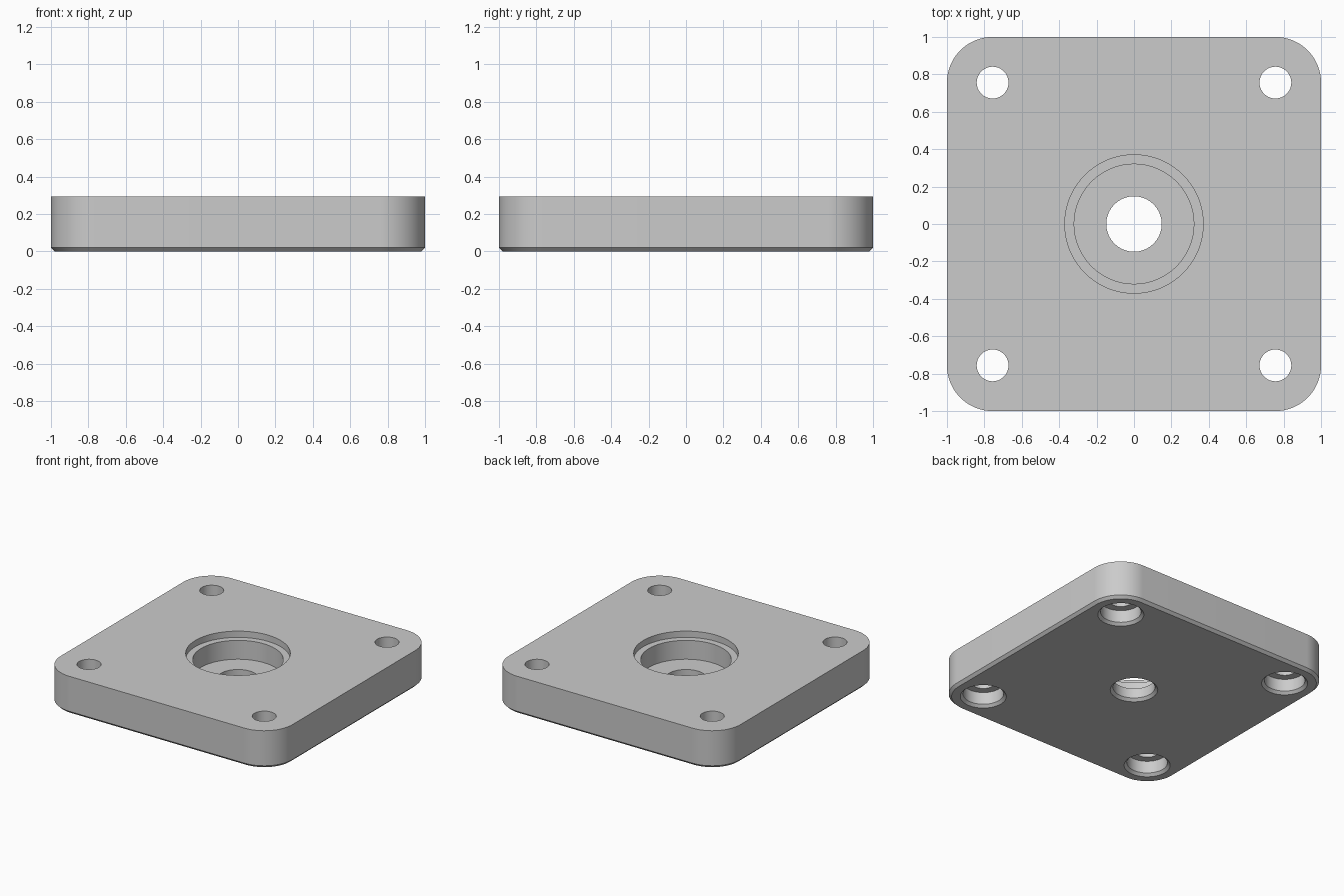
import bpy, bmesh, math

cube = bpy.data.objects.get("Cube")
if cube:
    bpy.data.objects.remove(cube, do_unlink=True)

HEIGHT = 0.293
CHAMFER = 0.02
CORNER = 0.244     # corner radius, concentric with the screw holes
HOLE = 0.756       # screw hole offset on both axes
OVER = 0.02        # how far cutters stick out of the plate


def rounded_square(half, radius, steps=24):
    points = []
    for quarter in range(4):
        start = quarter * math.pi / 2
        cx = (half - radius) * (1 if quarter in (0, 3) else -1)
        cy = (half - radius) * (1 if quarter < 2 else -1)
        for i in range(steps + 1):
            a = start + i / steps * math.pi / 2
            points.append((cx + radius * math.cos(a), cy + radius * math.sin(a)))
    return points


def circle(x, y, radius, sides=72):
    return [(x + radius * math.cos(2 * math.pi * i / sides),
             y + radius * math.sin(2 * math.pi * i / sides)) for i in range(sides)]


def add_stack(bm, sections):
    """Closed solid through a stack of (outline, z) sections."""
    rings = [[bm.verts.new((x, y, z)) for x, y in outline] for outline, z in sections]
    for low, high in zip(rings, rings[1:]):
        for i in range(len(low)):
            j = (i + 1) % len(low)
            bm.faces.new((low[i], low[j], high[j], high[i]))
    bm.faces.new(rings[0][::-1])
    bm.faces.new(rings[-1])


def make_object(name, bm):
    bmesh.ops.recalc_face_normals(bm, faces=bm.faces)
    mesh = bpy.data.meshes.new(name)
    bm.to_mesh(mesh)
    bm.free()
    obj = bpy.data.objects.new(name, mesh)
    bpy.context.collection.objects.link(obj)
    return obj


# Plate with rounded corners and a chamfered lower edge
bm = bmesh.new()
add_stack(bm, [(rounded_square(1 - CHAMFER, CORNER - CHAMFER), 0),
               (rounded_square(1, CORNER), CHAMFER),
               (rounded_square(1, CORNER), HEIGHT)])
plate = make_object("mounting_plate", bm)

# Cutter profiles as (radius, z), from below the plate to above it
centre_bore = [(0.148 + CHAMFER + OVER, -OVER), (0.148, CHAMFER), (0.148, 0.097),
               (0.32, 0.097), (0.32, 0.244), (0.37, 0.244), (0.37, HEIGHT + OVER)]
screw_hole = [(0.143 + CHAMFER + OVER, -OVER), (0.143, CHAMFER), (0.143, 0.115),
              (0.085, 0.115), (0.085, HEIGHT + OVER)]

# Stepped centre bore and four counterbored screw holes
bm = bmesh.new()
add_stack(bm, [(circle(0, 0, r), z) for r, z in centre_bore])
for sx in (-1, 1):
    for sy in (-1, 1):
        add_stack(bm, [(circle(sx * HOLE, sy * HOLE, r), z) for r, z in screw_hole])
cutter = make_object("hole_cutter", bm)
cutter.hide_render = True

cut = plate.modifiers.new("holes", 'BOOLEAN')
cut.operation = 'DIFFERENCE'
cut.solver = 'EXACT'
cut.object = cutter

bpy.ops.object.select_all(action='DESELECT')
plate.select_set(True)
bpy.context.view_layer.objects.active = plate
bpy.ops.object.modifier_apply(modifier=cut.name)
bpy.data.objects.remove(cutter, do_unlink=True)

# Plain grey finish
grey = bpy.data.materials.new("plain_grey")
grey.use_nodes = True
colour = (0.6, 0.6, 0.6, 1)
grey.diffuse_color = colour
grey.node_tree.nodes["Principled BSDF"].inputs["Base Color"].default_value = colour
plate.data.materials.clear()
plate.data.materials.append(grey)

bpy.ops.object.shade_smooth_by_angle(angle=math.radians(30))
